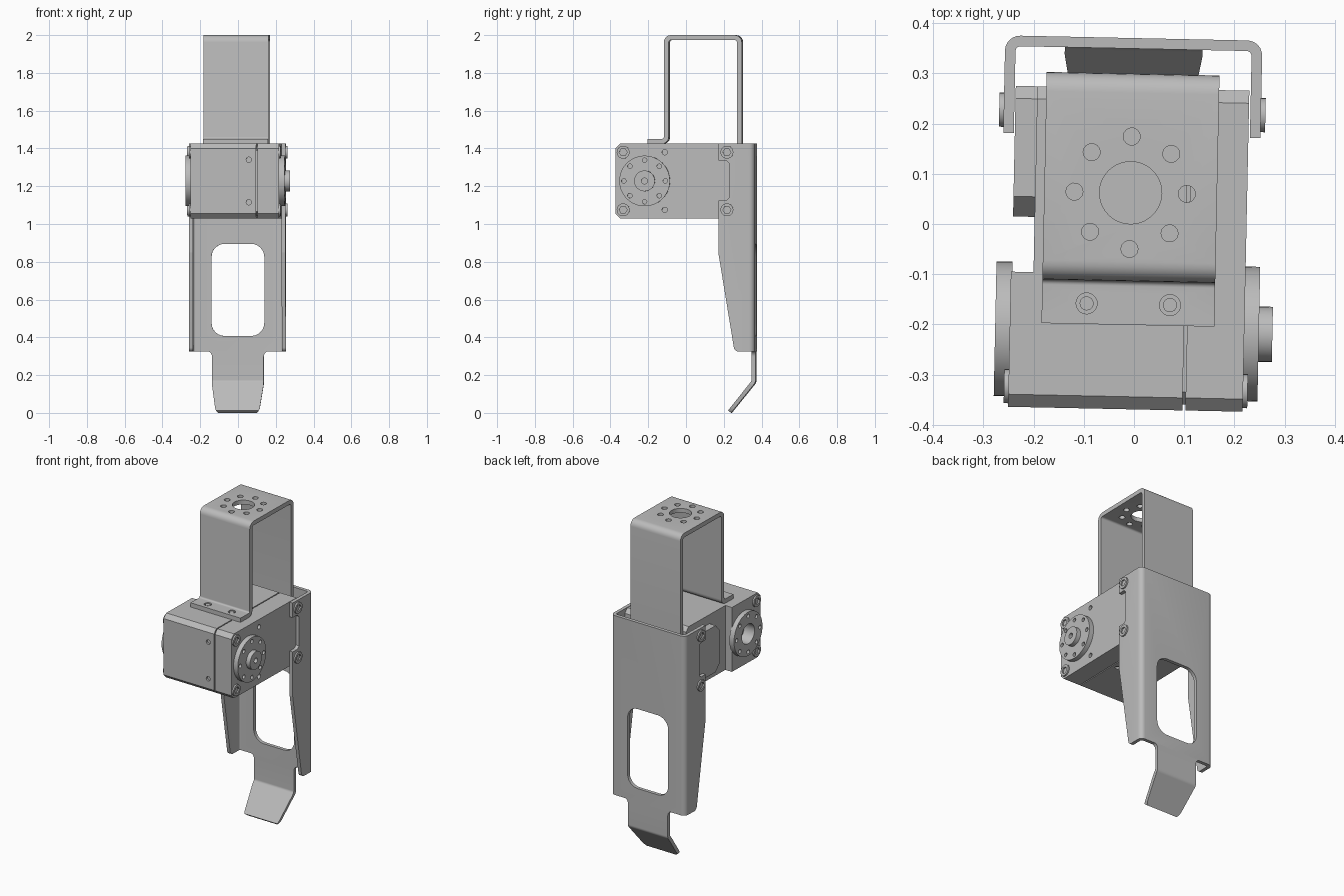
import bpy, bmesh
from math import pi, sin, cos, tan, radians
from mathutils import Vector, Matrix

cube = bpy.data.objects.get("Cube")
if cube:
    bpy.data.objects.remove(cube, do_unlink=True)

grey = bpy.data.materials.new("plain grey")
grey.use_nodes = True
grey.diffuse_color = (0.5, 0.5, 0.5, 1)
grey.node_tree.nodes["Principled BSDF"].inputs["Base Color"].default_value = (0.5, 0.5, 0.5, 1)

parts = []
MID = -0.008          # centre line of both brackets
LOW, TOP = 1.03, 1.425  # servo bottom and top
SPIN = -0.214         # y of the output axis
AXIS_Z = 1.228
PLACE = {"x": lambda a, b, d: (d, a, b),
         "y": lambda a, b, d: (a, d, b),
         "z": lambda a, b, d: (a, b, d)}


def rounded(points, steps=6):
    """Outline from (a, b) or (a, b, radius) corners."""
    out = []
    for i, p in enumerate(points):
        c = Vector(p[:2])
        if len(p) < 3:
            out.append(c)
            continue
        u = (Vector(points[i - 1][:2]) - c).normalized()
        v = (Vector(points[(i + 1) % len(points)][:2]) - c).normalized()
        half = u.angle(v) / 2
        centre = c + (u + v).normalized() * p[2] / sin(half)
        start, end = c + u * p[2] / tan(half), c + v * p[2] / tan(half)
        s, e = start - centre, end - centre
        sweep = s.angle(e)
        for k in range(steps + 1):
            t = k / steps
            out.append(centre + (s * sin((1 - t) * sweep) + e * sin(t * sweep)) / sin(sweep))
    return out


def prism(name, points, axis, lo, hi):
    bm = bmesh.new()
    put = PLACE[axis]
    base = bm.faces.new([bm.verts.new(put(p[0], p[1], lo)) for p in rounded(points)])
    moved = bmesh.ops.extrude_face_region(bm, geom=[base])["geom"]
    bmesh.ops.translate(bm, vec=put(0, 0, hi - lo),
                        verts=[g for g in moved if isinstance(g, bmesh.types.BMVert)])
    bmesh.ops.recalc_face_normals(bm, faces=bm.faces)
    mesh = bpy.data.meshes.new(name)
    bm.to_mesh(mesh)
    bm.free()
    mesh.materials.append(grey)
    obj = bpy.data.objects.new(name, mesh)
    bpy.context.collection.objects.link(obj)
    parts.append(obj)
    return obj


def disc(name, a, b, r, axis, lo, hi, n=24):
    ring = [(a + r * cos(2 * pi * k / n), b + r * sin(2 * pi * k / n)) for k in range(n)]
    return prism(name, ring, axis, lo, hi)


def box(name, x, y, z):
    return prism(name, [(x[0], y[0]), (x[1], y[0]), (x[1], y[1]), (x[0], y[1])], "z", *z)


def cut(obj, cutters, mode="DIFFERENCE"):
    """Apply booleans and throw the cutters away."""
    for c in cutters:
        mod = obj.modifiers.new("cut", "BOOLEAN")
        mod.operation, mod.solver, mod.object = mode, "EXACT", c
    bpy.context.view_layer.update()
    graph = bpy.context.evaluated_depsgraph_get()
    mesh = bpy.data.meshes.new_from_object(obj.evaluated_get(graph))
    obj.modifiers.clear()
    obj.data = mesh
    for c in cutters:
        parts.remove(c)
        bpy.data.objects.remove(c, do_unlink=True)


def hole_ring(a, b, ring, r, axis, lo, hi):
    return [disc("cutter", a + ring * cos(k * pi / 4), b + ring * sin(k * pi / 4),
                 r, axis, lo, hi, 14) for k in range(8)]


# Servo case: two shells with a seam around a slightly smaller core
def case_outline(back, inset=0.0, c=0.025):
    f, r, lo, hi = -0.369 + inset, back - inset, LOW + inset, TOP - inset
    return [(f, lo + c), (f + c, lo), (r - c, lo), (r, lo + c),
            (r, hi - c), (r - c, hi), (f + c, hi), (f, hi - c)]


main = prism("servo_case_main", case_outline(0.27), "x", -0.243, 0.104)
cut(main, [box("cutter", (-0.3, -0.198), (-0.1, 0.4), (1.0, 1.5))])
cap = prism("servo_case_cap", case_outline(0.27), "x", 0.11, 0.224)
prism("servo_case_core", case_outline(0.26, 0.012), "x", 0.0, 0.15)

# Side wing that meets the leg bracket on the right hand side
prism("servo_side_wing", [(0.01, 1.13), (0.05, 1.085), (0.245, 1.085), (0.27, 1.11),
                          (0.27, 1.345), (0.245, 1.37), (0.05, 1.37), (0.01, 1.325)],
      "x", -0.241, -0.19)

# Small blind holes in the case
cut(main, [disc("cutter", 0.065, z, 0.014, "y", -0.4, -0.35, 14) for z in (1.115, 1.34)]
    + [disc("cutter", x, -0.06, 0.014, "z", z - 0.02, z + 0.02, 14)
       for x in (-0.1, 0.07) for z in (LOW,)])
cut(cap, [disc("cutter", -0.108, z, 0.014, "x", 0.205, 0.25, 14) for z in (1.075, 1.38)])

# Output horn with hub, and idler horn with open bore
horn = disc("output_horn", SPIN, AXIS_Z, 0.134, "x", 0.22, 0.253, 48)
cut(horn, hole_ring(SPIN, AXIS_Z, 0.11, 0.012, "x", 0.235, 0.27))
hub = disc("output_hub", SPIN, AXIS_Z, 0.055, "x", 0.25, 0.28, 32)
cut(hub, [disc("cutter", SPIN, AXIS_Z, 0.016, "x", 0.26, 0.3, 14)])
idler = disc("idler_horn", SPIN, AXIS_Z, 0.134, "x", -0.272, -0.24, 48)
cut(idler, hole_ring(SPIN, AXIS_Z, 0.11, 0.012, "x", -0.29, -0.255)
    + [disc("cutter", SPIN, AXIS_Z, 0.06, "x", -0.3, -0.23, 32)])
cut(main, [disc("cutter", SPIN, AXIS_Z, 0.06, "x", -0.3, -0.2, 32)])

# Upper U bracket with a front foot
T = 0.026
F, B = -0.114, 0.299
upper = prism("upper_bracket", [
    (F - 0.087, TOP), (F + T, TOP, 0.035), (F + T, 2 - T, 0.012), (B - T, 2 - T, 0.012),
    (B - T, 1.1), (B, 1.1), (B, 2, 0.038), (F, 2, 0.038), (F, TOP + T, 0.01),
    (F - 0.087, TOP + T)], "x", MID - 0.172, MID + 0.172)
cut(upper, hole_ring(MID, 0.062, 0.112, 0.017, "z", 1.9, 2.1)
    + [disc("cutter", MID, 0.062, 0.062, "z", 1.9, 2.1, 40)])
foot_screws = [MID - 0.083, MID + 0.083]
cut(upper, [disc("cutter", x, -0.16, 0.021, "z", 1.44, 1.5, 20) for x in foot_screws])
for x in foot_screws:
    disc("foot_screw", x, -0.16, 0.014, "z", 1.43, 1.449, 16)

# Leg bracket: folded channel trimmed by its side outline, then a window
W, S, BK = 0.256, 0.021, 0.37
L, R = MID - W, MID + W
leg = prism("leg_bracket", [
    (L, 0.1), (L, BK, 0.03), (R, BK, 0.03), (R, 0.1), (R - S, 0.1),
    (R - S, BK - S, 0.01), (L + S, BK - S, 0.01), (L + S, 0.1)], "z", 0.3, TOP)
cut(leg, [prism("cutter", [
    (0.176, 1.5), (0.176, 1.335), (0.22, 1.335, 0.012), (0.235, 1.32), (0.235, 1.14),
    (0.22, 1.125, 0.012), (0.176, 1.125), (0.176, 0.85, 0.05), (0.262, 0.325, 0.025),
    (0.4, 0.325), (0.4, 1.5)], "x", -0.4, 0.4)], "INTERSECT")
cut(leg, [prism("cutter", [(MID + a, b, 0.07) for a, b in
                           ((-0.14, 0.407), (0.14, 0.407), (0.14, 0.895), (-0.14, 0.895))],
                "y", 0.3, 0.45)])

# Bent toe with tapered, rounded tip
toe = prism("toe_tab", [(BK, 0.33), (BK, 0.16, 0.03), (0.241, 0), (0.225, 0.013),
                        (BK - S, 0.168, 0.02), (BK - S, 0.33)], "x", -0.3, 0.3)
H = 0.137
cut(toe, [prism("cutter", [
    (MID - H - 0.035, 0.328), (MID - H, 0.328, 0.03), (MID - H, 0.15, 0.03),
    (MID - 0.113, -0.01, 0.045), (MID + 0.113, -0.01, 0.045), (MID + H, 0.15, 0.03),
    (MID + H, 0.328, 0.03), (MID + H + 0.035, 0.328), (MID + H + 0.035, 0.35),
    (MID - H - 0.035, 0.35)], "y", 0.1, 0.5)], "INTERSECT")

# Socket screws at the case corners and on the bracket sides
for z in (1.075, 1.38):
    for y, left, right in ((-0.328, -0.243, 0.224), (0.222, L, R)):
        for x, out in ((left, -1), (right, 1)):
            screw = disc("socket_screw", y, z, 0.034, "x",
                         min(x - out * 0.01, x + out * 0.009), max(x - out * 0.01, x + out * 0.009))
            socket = disc("cutter", y, z, 0.021, "x", min(x, x + out * 0.03), max(x, x + out * 0.03), 6)
            cut(screw, [socket])

# The whole arm is turned slightly about the vertical
turn = Matrix.Rotation(radians(-1.2), 4, "Z")
bpy.ops.object.select_all(action="DESELECT")
for obj in parts:
    obj.data.transform(turn)
    obj.select_set(True)
bpy.context.view_layer.objects.active = main
bpy.ops.object.shade_smooth_by_angle(angle=radians(30))
